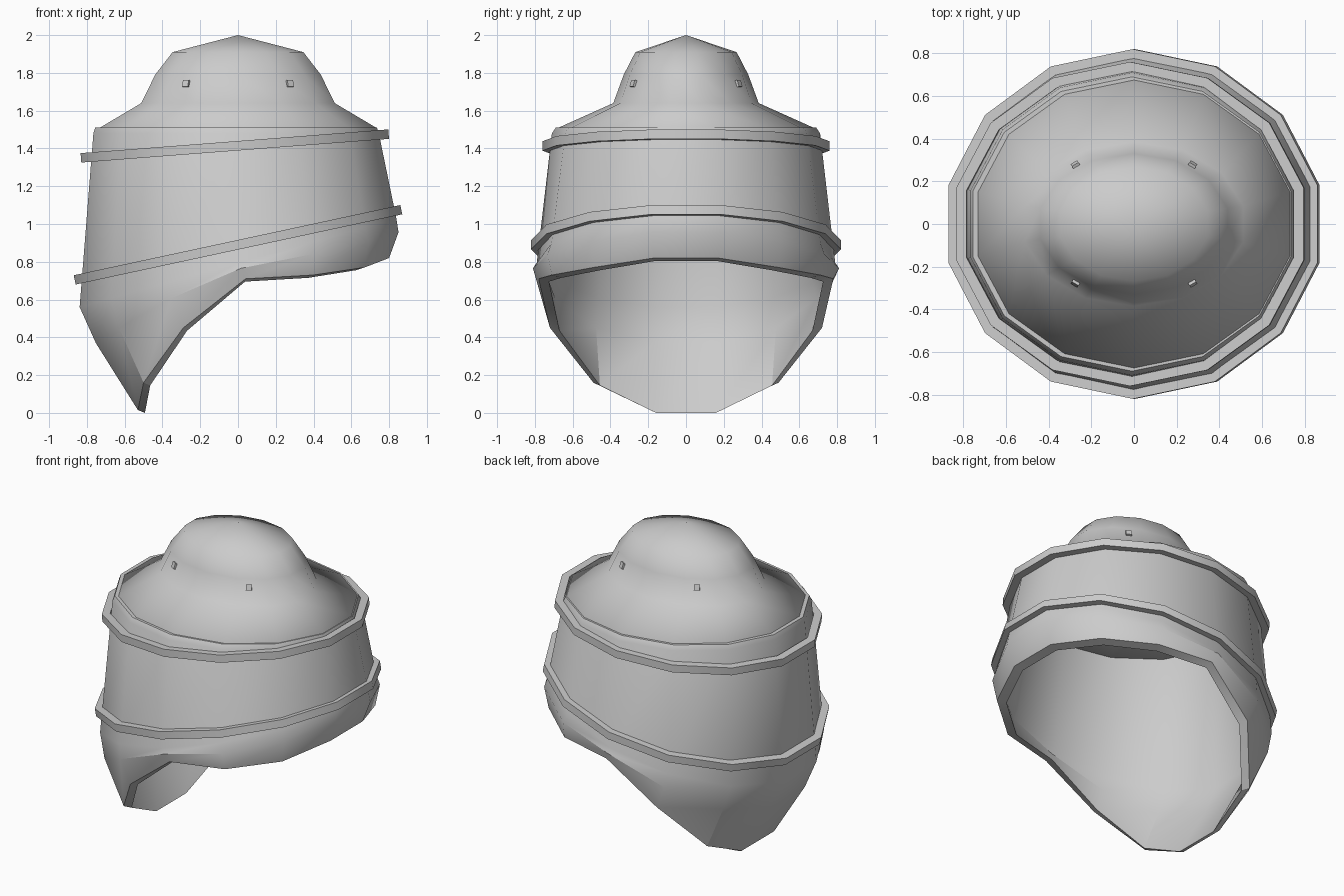
import bpy
import bmesh
import math
from mathutils import Vector

if "Cube" in bpy.data.objects:
    bpy.data.objects.remove(bpy.data.objects["Cube"], do_unlink=True)

SIDES = 14
grey = bpy.data.materials.new("steel grey")
grey.use_nodes = True
grey.diffuse_color = (0.6, 0.6, 0.6, 1)
grey.node_tree.nodes["Principled BSDF"].inputs["Base Color"].default_value = (0.6, 0.6, 0.6, 1)


def ring(rx, ry, z, slope=0.0, cx=0.0):
    """Closed elliptical ring lying in a plane tilted along x."""
    points = []
    for i in range(SIDES):
        a = math.pi - (i + 0.5) * math.tau / SIDES
        x = cx + rx * math.cos(a)
        points.append(Vector((x, ry * math.sin(a), z + slope * x)))
    return points


def scaled(points, s, dz=0.0):
    return [Vector((p.x * s, p.y * s, p.z + dz)) for p in points]


def loft(name, rings, apexes=(), closed=False, angle=32):
    """Skin a list of rings; apexes holds an optional top point."""
    bm = bmesh.new()
    loops = [[bm.verts.new(p) for p in r] for r in rings]
    pairs = list(zip(loops, loops[1:]))
    if closed:
        pairs.append((loops[-1], loops[0]))
    for a, b in pairs:
        for i in range(SIDES):
            j = (i + 1) % SIDES
            bm.faces.new((a[i], a[j], b[j], b[i]))
    for p in apexes:
        tip = bm.verts.new(p)
        for i in range(SIDES):
            bm.faces.new((loops[-1][i], loops[-1][(i + 1) % SIDES], tip))
    bmesh.ops.recalc_face_normals(bm, faces=bm.faces)
    mesh = bpy.data.meshes.new(name)
    bm.to_mesh(mesh)
    bm.free()
    obj = bpy.data.objects.new(name, mesh)
    bpy.context.collection.objects.link(obj)
    mesh.materials.append(grey)
    bpy.ops.object.select_all(action='DESELECT')
    obj.select_set(True)
    bpy.context.view_layer.objects.active = obj
    bpy.ops.object.shade_smooth_by_angle(angle=math.radians(angle))
    return obj


# Helmet wall: outer skin down to the swept rim, then back up the inside
half_rim = [(-0.53, 0.17, 0.015), (-0.50, 0.49, 0.16), (-0.29, 0.72, 0.45),
            (0.04, 0.78, 0.71), (0.40, 0.71, 0.73), (0.67, 0.49, 0.77), (0.80, 0.17, 0.82)]
rim = [Vector(p) for p in half_rim]
rim += [Vector((p.x, -p.y, p.z)) for p in reversed(rim)]
lip = ring(0.765, 0.69, 1.51, cx=-0.01)
shoulder = ring(0.775, 0.71, 1.48, cx=-0.01)
brow = ring(0.86, 0.79, 0.795, slope=0.28)
cheek = scaled([a.lerp(b, 0.35) for a, b in zip(brow, rim)], 1.03)
outer = [lip, shoulder, brow, cheek, rim]
inner = [scaled(rim, 0.93, -0.015)] + [scaled(r, 0.94) for r in (cheek, brow, shoulder)]
loft("helmet_wall", outer + inner + [scaled(lip, 0.94)], closed=True)

# Domed crown, hollow underneath
crown = loft("crown", [ring(0.75, 0.675, 1.51), ring(0.525, 0.385, 1.64),
                       ring(0.45, 0.33, 1.79), ring(0.355, 0.268, 1.91)],
             apexes=[(0, 0, 2.0)], angle=60)
hollow = crown.modifiers.new("hollow", 'SOLIDIFY')
hollow.thickness = 0.03
hollow.offset = -1


# Tilted bands around the wall
def band(name, rx, ry, width, tilt, location):
    h = 0.025
    obj = loft(name, [ring(rx, ry, -h), ring(rx, ry, h),
                      ring(rx - width, ry - width, h), ring(rx - width, ry - width, -h)],
               closed=True)
    obj.rotation_euler.y = -math.atan(tilt)
    obj.location = location


band("upper_band", 0.838, 0.76, 0.05, 0.077, (-0.017, 0, 1.413))
band("lower_band", 0.907, 0.82, 0.08, 0.215, (0, 0, 0.89))

# Four small rivets set flush in the crown
for sx in (-1, 1):
    for sy in (-1, 1):
        bpy.ops.mesh.primitive_cube_add(size=0.036, location=(sx * 0.27, sy * 0.27, 1.74))
        rivet = bpy.context.object
        rivet.name = f"rivet_{'left' if sx > 0 else 'right'}_{'back' if sy > 0 else 'front'}"
        rivet.rotation_euler = Vector((sx * 0.6, sy, 0.4)).to_track_quat('Z', 'Y').to_euler()
        rivet.data.materials.append(grey)
